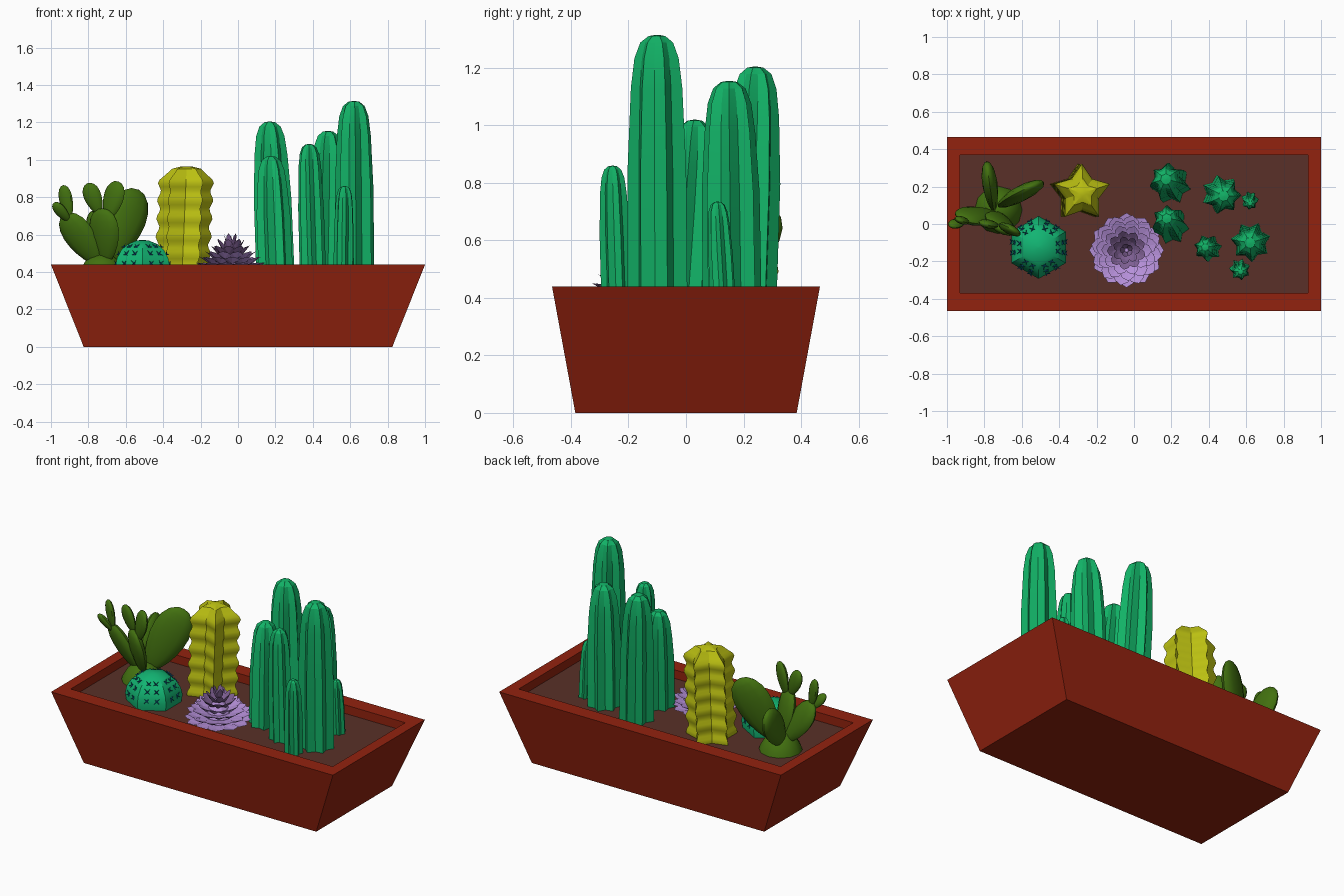
import bpy, bmesh, math
from mathutils import Vector, Matrix

if "Cube" in bpy.data.objects:
    bpy.data.objects.remove(bpy.data.objects["Cube"])

SOIL = 0.385


def mat(name, rgb):
    m = bpy.data.materials.new(name)
    m.diffuse_color = (*rgb, 1)
    m.use_nodes = True
    m.node_tree.nodes["Principled BSDF"].inputs["Base Color"].default_value = m.diffuse_color
    return m


RED = mat("terracotta red", (0.29, 0.016, 0.0045))
EARTH = mat("soil brown", (0.10, 0.030, 0.021))
GREEN = mat("column green", (0.006, 0.45, 0.135))
TEAL = mat("dome green", (0.006, 0.46, 0.17))
YELLOW = mat("yellow green", (0.50, 0.53, 0.006))
OLIVE = mat("olive green", (0.055, 0.165, 0.005))
LILAC = mat("lavender", (0.47, 0.28, 0.70))
MAUVE = mat("dark mauve", (0.21, 0.115, 0.29))
BLUE = mat("spine blue", (0.004, 0.11, 0.27))


def finish(name, bm, material, angle=None):
    bmesh.ops.recalc_face_normals(bm, faces=bm.faces)
    me = bpy.data.meshes.new(name)
    bm.to_mesh(me)
    bm.free()
    me.materials.append(material)
    ob = bpy.data.objects.new(name, me)
    bpy.context.collection.objects.link(ob)
    if angle:
        bpy.ops.object.select_all(action='DESELECT')
        ob.select_set(True)
        bpy.context.view_layer.objects.active = ob
        bpy.ops.object.shade_smooth_by_angle(angle=math.radians(angle))
    return ob


def loft(name, rings, material, angle=None):
    """Skin a list of closed rings and cap both ends."""
    bm = bmesh.new()
    vs = [[bm.verts.new(p) for p in r] for r in rings]
    n = len(vs[0])
    for a, b in zip(vs, vs[1:]):
        for i in range(n):
            j = (i + 1) % n
            bm.faces.new((a[i], a[j], b[j], b[i]))
    bm.faces.new(vs[0])
    bm.faces.new(vs[-1])
    return finish(name, bm, material, angle)


def rect(x, y, z):
    return [(-x, -y, z), (x, -y, z), (x, y, z), (-x, y, z)]


def star(c, r, inner, n, z, phase):
    return [(c[0] + (r if i % 2 == 0 else r * inner) * math.cos(phase + math.pi * i / n),
             c[1] + (r if i % 2 == 0 else r * inner) * math.sin(phase + math.pi * i / n), z)
            for i in range(2 * n)]


# planter box and soil
loft("planter", [rect(.825, .385, 0), rect(1, .466, .44), rect(.93, .368, .44),
                 rect(.93, .368, .36)], RED)
loft("soil", [rect(.93, .368, .37), rect(.93, .368, SOIL)], EARTH)

# ribbed column cacti: base x, y, top x, y, radius, height
columns = [(.20, .21, .17, .24, .105, 1.205), (.20, -.015, .175, .03, .095, 1.02),
           (.465, .16, .48, .15, .105, 1.155), (.62, .13, .62, .11, .045, .735),
           (.40, -.13, .38, -.125, .072, 1.085), (.625, -.095, .62, -.10, .108, 1.315),
           (.565, -.24, .57, -.255, .055, .86)]
for k, (x, y, tx, ty, r, h) in enumerate(columns):
    rings = []
    length = h - SOIL
    for down, f in ((length + .01, 1), (length * .5, .98), (1.7 * r, .86), (.75 * r, .74),
                    (.25 * r, .55), (.04 * r, .28), (0, .04)):
        t = 1 - down / length
        c = (x + (tx - x) * t, y + (ty - y) * t)
        rings.append(star(c, r * f, .72 + .2 * (1 - f), 7, h - down, math.pi / 2 + k))
    loft(f"column_cactus_{k + 1}", rings, GREEN, 25)

# yellow five-ribbed cactus with wavy ribs
rings = []
N = 30
for i in range(N + 1):
    t = i / N
    r = .148 * (1 + .065 * math.sin(t * 6 * 2 * math.pi))
    if t > .86:
        r *= max(.05, 1 - .45 * ((t - .86) / .14) ** 2)
    rings.append(star((-.30 + .025 * t, .165), r, .60, 5, SOIL - .01 + (.962 - SOIL) * t, math.pi / 2))
rings.append(star((-.275, .165), .03, .6, 5, .965, math.pi / 2))
loft("wavy_cactus", rings, YELLOW, 30)

# six-sided dome cactus
DC = Vector((-.51, -.125, .40))
profile = [(.160, -.02), (.168, .03), (.158, .075), (.13, .12), (.09, .15), (.04, .168), (.004, .172)]
loft("dome_cactus", [[(DC.x + r * math.cos(a), DC.y + r * math.sin(a), DC.z + z)
                      for a in [math.radians(30 + 60 * i) for i in range(6)]]
                     for r, z in profile], TEAL, 28)

# small spine tufts on the dome's sides
bm = bmesh.new()
for s in range(6):
    for r, z, el in ((.140, .045, 10), (.125, .095, 35), (.098, .132, 55)):
        for side in (-1, 1):
            a = math.radians(60 * s)
            out = Vector((math.cos(a), math.sin(a), 0))
            tan = Vector((-out.y, out.x, 0))
            e = math.radians(el)
            nrm = out * math.cos(e) + Vector((0, 0, math.sin(e)))
            up = nrm.cross(tan)
            p = DC + out * r + Vector((0, 0, z)) + tan * (side * .03 * r / .14)
            for q in range(4):
                b = math.radians(45 + 90 * q)
                d = tan * math.cos(b) + up * math.sin(b)
                w = nrm.cross(d) * .004
                v = [bm.verts.new(c) for c in (p + w, p - w, p + nrm * .008,
                                               p + d * .022 + nrm * .013)]
                for f in ((0, 1, 2), (0, 1, 3), (1, 2, 3), (0, 2, 3)):
                    bm.faces.new([v[i] for i in f])
finish("dome_spines", bm, BLUE)

# rosette succulent: count, base radius, base z, tip radius, tip z, width
RC = Vector((-.04, -.14, 0))


def rosette(name, layers, material):
    bm = bmesh.new()
    for k, (n, r0, z0, r1, z1, w) in layers:
        for i in range(n):
            rot = Matrix.Rotation(2 * math.pi * (i + .5 * (k % 2)) / n + k * .1, 3, 'Z')

            def pt(t, s, lift):
                return bm.verts.new(RC + rot @ Vector((r0 + (r1 - r0) * t, s * w, z0 + (z1 - z0) * t ** 1.4 + lift)))
            edge = [pt(0, -.2, 0), pt(.55, -.48, .006), pt(.84, -.36, .006), pt(1, 0, .006),
                    pt(.84, .36, .006), pt(.55, .48, .006), pt(0, .2, 0)]
            top, low = pt(.6, 0, 0), pt(.6, 0, -.014)
            for a, b in zip(edge, edge[1:] + edge[:1]):
                bm.faces.new((a, b, top))
                bm.faces.new((b, a, low))
    finish(name, bm, material)


layers = list(enumerate([(12, .05, .395, .200, .405, .105), (12, .05, .42, .190, .445, .10),
                         (11, .04, .445, .165, .475, .09), (10, .03, .465, .135, .505, .08),
                         (9, .02, .49, .105, .535, .065), (7, .015, .51, .075, .57, .05),
                         (5, .008, .53, .035, .60, .035)]))
rosette("rosette_outer_leaves", layers[:4], LILAC)
rosette("rosette_inner_leaves", layers[4:], MAUVE)
loft("rosette_core", [[(RC.x + r * math.cos(i * math.pi / 5), RC.y + r * math.sin(i * math.pi / 5), z)
                       for i in range(10)] for r, z in ((.10, SOIL - .01), (.07, .46), (.01, .54))], LILAC)


# paddle cactus: flattened egg pads from base to tip
def pad(name, base, tip, width, thick, normal):
    base, tip = Vector(base), Vector(tip)
    axis = tip - base
    length = axis.length
    axis.normalize()
    nrm = Vector(normal)
    nrm = (nrm - axis * nrm.dot(axis)).normalized()
    side = axis.cross(nrm)
    bm = bmesh.new()
    bmesh.ops.create_uvsphere(bm, u_segments=12, v_segments=10, radius=.5)
    for v in bm.verts:
        x, y, z = v.co
        f = 1 + .5 * z
        v.co = base + axis * ((z + .5) * length) + side * (x * width * f) + nrm * (y * thick * f)
    finish(name, bm, OLIVE, 35)


loft("paddle_stump", [[(-.725 + r * math.cos(i * math.pi / 6), .075 + r * math.sin(i * math.pi / 6), z)
                       for i in range(12)]
                      for r, z in ((.13, SOIL - .01), (.12, .41), (.09, .46), (.05, .49), (.01, .50))], OLIVE, 40)
pads = [((-.70, .10, .45), (-.53, .21, .84), .22, .08, (-.37, .93, 0)),
        ((-.74, .06, .44), (-.93, .03, .71), .17, .07, (.4, 1, .3)),
        ((-.71, .05, .44), (-.72, -.03, .74), .18, .07, (.5, .85, 0)),
        ((-.75, .08, .44), (-.785, .31, .71), .18, .08, (1, .12, 0)),
        ((-.90, .02, .68), (-.935, .02, .865), .075, .04, (.4, 1, 0)),
        ((-.74, 0, .71), (-.805, 0, .875), .095, .045, (.3, 1, 0)),
        ((-.70, -.02, .68), (-.64, -.035, .885), .12, .05, (.5, .85, 0)),
        ((-.90, .02, .67), (-.985, -.01, .77), .065, .04, (.5, 1, .3))]
for i, p in enumerate(pads):
    pad(f"paddle_{i + 1}", *p)
